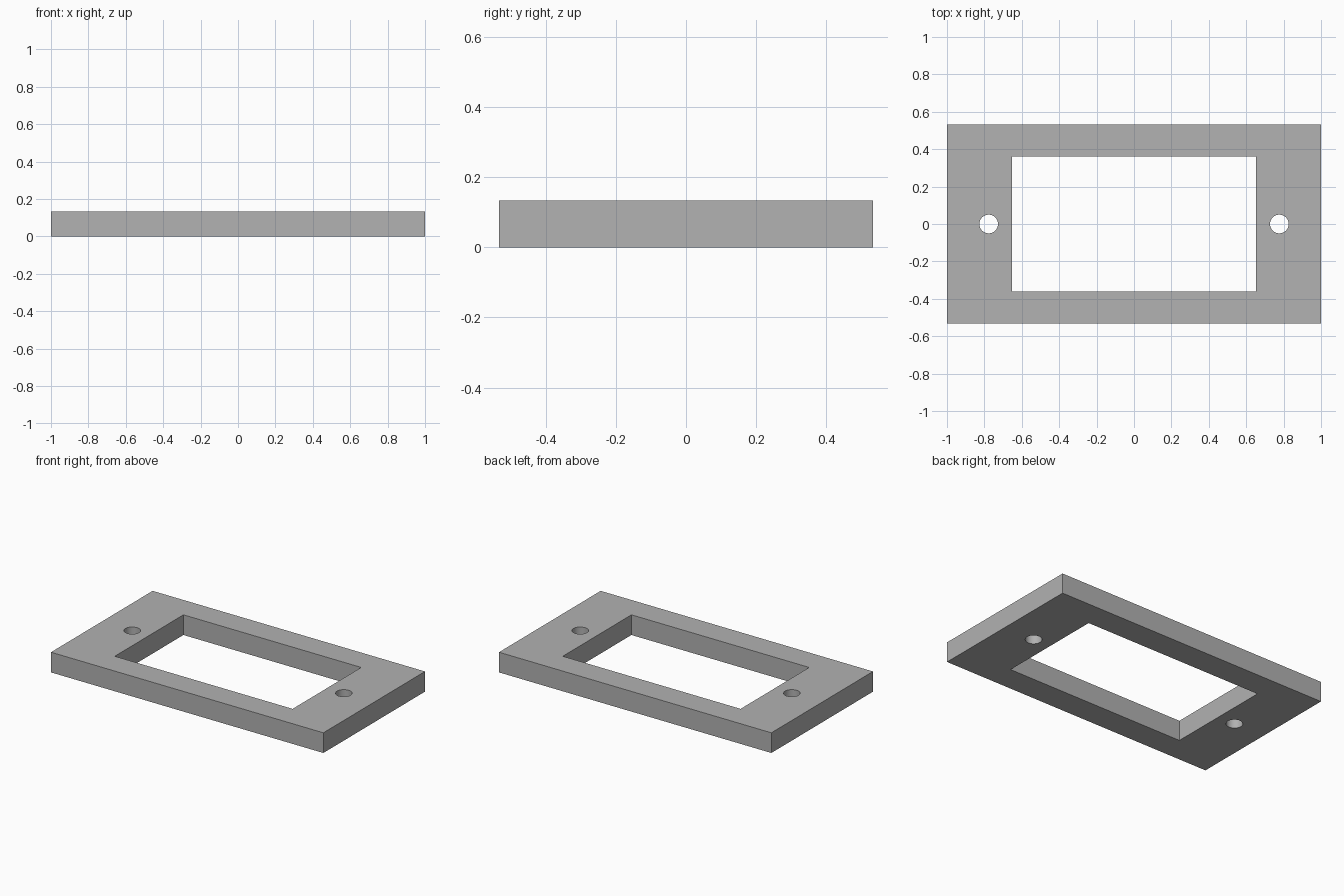
import bpy
import math

if "Cube" in bpy.data.objects:
    bpy.data.objects.remove(bpy.data.objects["Cube"], do_unlink=True)

LENGTH, WIDTH, THICK = 2.0, 1.066, 0.134
WINDOW = (1.306, 0.72)
HOLE_X, HOLE_R = 0.777, 0.05

grey = bpy.data.materials.new("plain_grey")
grey.use_nodes = True
colour = (0.445, 0.445, 0.445, 1)
grey.diffuse_color = colour
grey.node_tree.nodes["Principled BSDF"].inputs["Base Color"].default_value = colour


def box(name, x, y, z):
    bpy.ops.mesh.primitive_cube_add(size=1, location=(0, 0, THICK / 2))
    ob = bpy.context.object
    ob.name = name
    ob.scale = (x, y, z)
    bpy.ops.object.transform_apply(location=True, rotation=False, scale=True)
    ob.data.materials.append(grey)
    return ob


def cut(target, cutter):
    """Subtract the cutter from the target, then discard it."""
    cutter.hide_render = True
    mod = target.modifiers.new(cutter.name, "BOOLEAN")
    mod.operation = "DIFFERENCE"
    mod.solver = "EXACT"
    mod.object = cutter
    bpy.context.view_layer.objects.active = target
    bpy.ops.object.modifier_apply(modifier=mod.name)
    bpy.data.objects.remove(cutter, do_unlink=True)


# Flat rectangular plate with a window opening
plate = box("mounting_plate", LENGTH, WIDTH, THICK)
cut(plate, box("window_cutter", *WINDOW, THICK * 2))

# Screw hole on each side of the window
for side in (-1, 1):
    bpy.ops.mesh.primitive_cylinder_add(
        vertices=48, radius=HOLE_R, depth=THICK * 2,
        location=(side * HOLE_X, 0, THICK / 2))
    hole = bpy.context.object
    hole.name = "screw_hole_cutter"
    hole.data.materials.append(grey)
    cut(plate, hole)

# Round hole walls, crisp plate edges
bpy.ops.object.select_all(action="DESELECT")
plate.select_set(True)
bpy.context.view_layer.objects.active = plate
bpy.ops.object.shade_smooth_by_angle(angle=math.radians(30))
